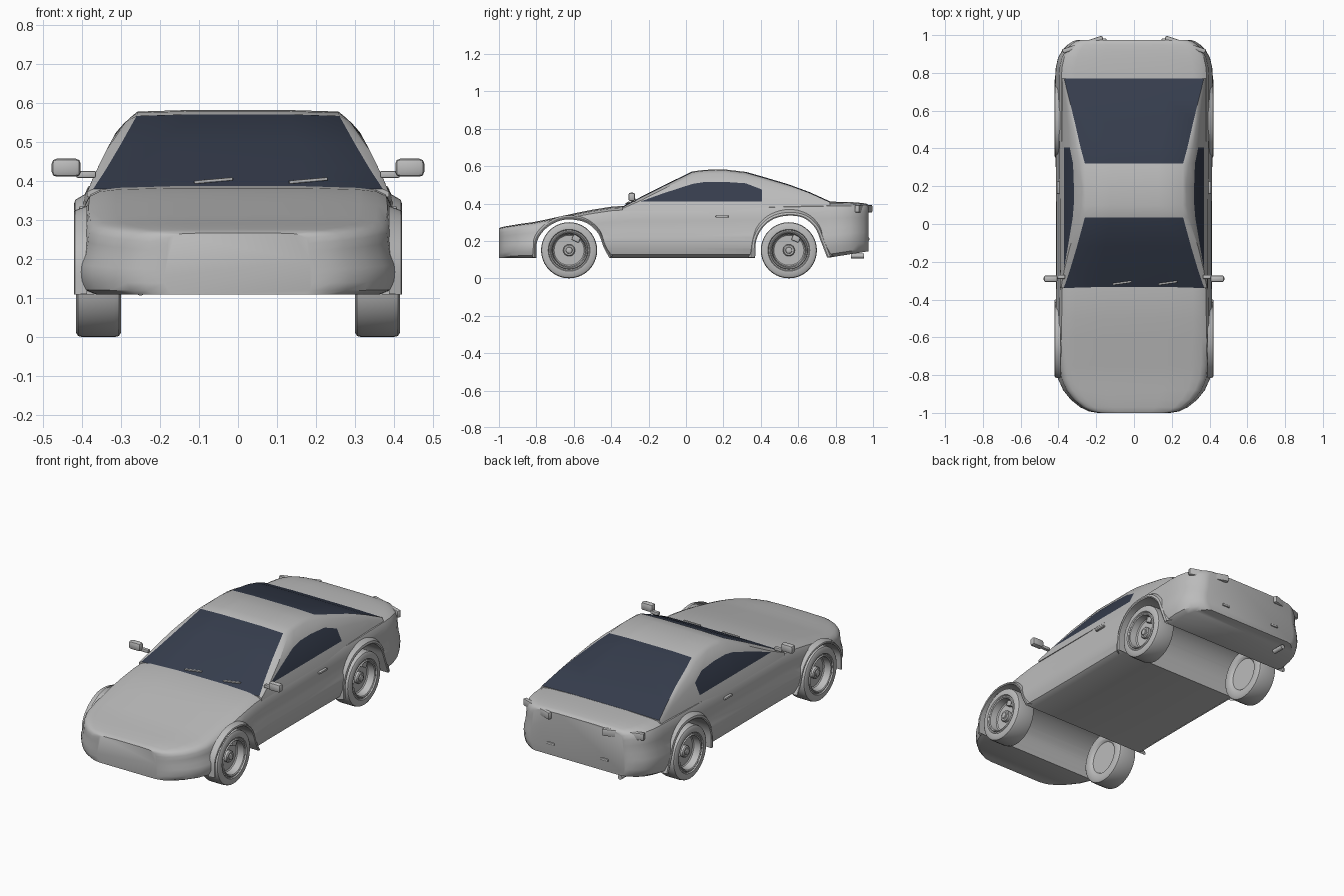
import bpy, bmesh, math
from mathutils import Matrix, Vector

if "Cube" in bpy.data.objects:
    bpy.data.objects.remove(bpy.data.objects["Cube"])


def material(name, rgb):
    m = bpy.data.materials.new(name)
    m.diffuse_color = (*rgb, 1)
    m.use_nodes = True
    m.node_tree.nodes["Principled BSDF"].inputs["Base Color"].default_value = m.diffuse_color
    return m


GREY = material("body_grey", (0.5, 0.5, 0.5))
GLASS = material("dark_glass", (0.036, 0.046, 0.073))


def finish(name, bm, angle=35):
    bmesh.ops.recalc_face_normals(bm, faces=bm.faces[:])
    me = bpy.data.meshes.new(name)
    bm.to_mesh(me)
    bm.free()
    ob = bpy.data.objects.new(name, me)
    bpy.context.collection.objects.link(ob)
    me.materials.append(GREY)
    me.materials.append(GLASS)
    smooth(ob, angle)
    return ob


def smooth(ob, angle):
    bpy.ops.object.select_all(action='DESELECT')
    ob.select_set(True)
    bpy.context.view_layer.objects.active = ob
    bpy.ops.object.shade_smooth_by_angle(angle=math.radians(angle))


def loft(bm, rows, closed=False, caps=False, rule=None):
    """Skin rows of points; rule(i, j) gives the material index."""
    vs = [[bm.verts.new(p) for p in r] for r in rows]
    n = len(rows[0])
    for i in range(len(vs) - 1):
        for j in range(n if closed else n - 1):
            k = (j + 1) % n
            f = bm.faces.new((vs[i][j], vs[i][k], vs[i + 1][k], vs[i + 1][j]))
            if rule:
                f.material_index = rule(i, j)
    if caps:
        bm.faces.new(vs[0])
        bm.faces.new(vs[-1])


def box(name, loc, size, rot=(0, 0, 0), bevel=0.004):
    bm = bmesh.new()
    bmesh.ops.create_cube(bm, size=1)
    bmesh.ops.scale(bm, vec=size, verts=bm.verts[:])
    bmesh.ops.bevel(bm, geom=bm.edges[:], offset=bevel, segments=2,
                    profile=0.5, affect='EDGES')
    ob = finish(name, bm)
    ob.location, ob.rotation_euler = loc, rot
    return ob


def lathe_x(name, profile, loc, side, n=40):
    """Spin (radius, x) points about the x axis."""
    bm = bmesh.new()
    rows = [[(side * x, r * math.cos(a), r * math.sin(a))
             for a in (2 * math.pi * k / n for k in range(n))]
            for r, x in profile]
    loft(bm, rows, closed=True, caps=True)
    ob = finish(name, bm)
    ob.location = loc
    return ob


def curve(pts, steps=4):
    """Catmull-Rom through 2D points."""
    p = [Vector(q) for q in pts]
    p = [2 * p[0] - p[1]] + p + [2 * p[-1] - p[-2]]
    out = []
    for i in range(1, len(p) - 2):
        a, b, c, d = p[i - 1:i + 3]
        for s in range(steps):
            t = s / steps
            out.append(0.5 * (2 * b + (c - a) * t + (2 * a - 5 * b + 4 * c - d) * t * t
                              + (3 * b - a - 3 * c + d) * t ** 3))
    return out + [p[-2]]


def lerp(table, t):
    for (a, va), (b, vb) in zip(table, table[1:]):
        if t <= b:
            return va + (vb - va) * max(0, (t - a) / (b - a))
    return table[-1][1]


# Lower body: rounded sections (y, half width, top height)
STATIONS = [(-1, .19, .268), (-.992, .24, .272), (-.97, .285, .277), (-.93, .335, .284),
            (-.88, .375, .292), (-.82, .402, .300), (-.75, .412, .314), (-.6, .417, .347),
            (-.5, .416, .367), (-.4, .414, .383), (-.3, .412, .39), (0, .412, .393),
            (.4, .415, .402), (.55, .418, .405), (.77, .418, .41), (.83, .414, .409),
            (.88, .402, .408), (.92, .38, .405), (.95, .35, .402), (.967, .325, .398),
            (.975, .30, .392)]
SECTION = [(.90, 0), (.97, .06), (.995, .18), (1, .3), (.995, .4), (.968, .54), (.957, .7),
           (.95, .83), (.92, .92), (.86, .965), (.75, .985), (.4, 1)]
bm = bmesh.new()
rows = []
for y, w, zt in STATIONS:
    zb = .11 + max(0, y - .76) * .16
    half = [(w * fx, y, zb + (zt - zb) * fz) for fx, fz in SECTION]
    rows.append(half + [(-x, yy, z) for x, yy, z in reversed(half)])
loft(bm, rows, closed=True, caps=True)
body = finish("lower_body", bm)

# Wheel arches cut across the body, with raised lips
ARCHES = {
    "front": ([(-.80, .11), (-.795, .2), (-.75, .265), (-.68, .306), (-.61, .314),
               (-.53, .295), (-.47, .24), (-.44, .165), (-.41, .11)], .022, -.625),
    "rear": ([(.37, .11), (.375, .2), (.41, .27), (.47, .318), (.55, .335),
              (.63, .322), (.69, .27), (.72, .2), (.755, .11)], .035, .55)}
for name, (pts, lip, wy) in ARCHES.items():
    path = curve(pts)
    bm = bmesh.new()
    outline = [(path[0].x, 0)] + [tuple(p) for p in path] + [(path[-1].x, 0)]
    loft(bm, [[(x, y, z) for y, z in outline] for x in (-.6, .6)], closed=True, caps=True)
    cutter = finish(name + "_arch_cutter", bm)
    cutter.hide_render = True
    mod = body.modifiers.new("arch", 'BOOLEAN')
    mod.operation, mod.object, mod.solver = 'DIFFERENCE', cutter, 'EXACT'
    bpy.ops.object.select_all(action='DESELECT')
    bpy.context.view_layer.objects.active = body
    body.select_set(True)
    bpy.ops.object.modifier_apply(modifier=mod.name)
    bpy.data.objects.remove(cutter)

    normals = []
    for i in range(len(path)):
        t = (path[min(i + 1, len(path) - 1)] - path[max(i - 1, 0)]).normalized()
        normals.append(Vector((-t.y, t.x)))
    for s, side in ((1, "right"), (-1, "left")):
        bm = bmesh.new()
        rows = []
        for x, off in ((.37, 0), (.418, 0), (.421, .006), (.418, lip * .5), (.388, lip)):
            rows.append([(s * x, (p + n * off).x, max(.11, (p + n * off).y))
                         for p, n in zip(path, normals)])
        loft(bm, rows)
        finish(f"{name}_{side}_arch_lip", bm)

        # Wheel: tyre with dished rim, hub and brake block
        at = (0, wy, .15)
        lathe_x(f"{name}_{side}_wheel",
                [(.09, .312), (.098, .303), (.108, .30), (.138, .30), (.147, .306), (.15, .318),
                 (.15, .398), (.147, .41), (.138, .416), (.112, .416), (.108, .41), (.102, .41),
                 (.098, .416), (.092, .412), (.086, .375), (.08, .37)], at, s)
        lathe_x(f"{name}_{side}_hub", [(.032, .36), (.032, .386), (.027, .391),
                                       (.018, .391), (.016, .396), (.012, .398)], at, s, 24)
        box(f"{name}_{side}_brake_block", (s * .375, wy + .038, .213),
            (.03, .042, .032), (math.radians(-25), 0, 0))
smooth(body, 35)

# Cabin: (y, roof height, glass half width, side window top)
CABIN = [(-.34, .385, .372, .4), (-.24, .437, .338, .41), (-.12, .498, .302, .455),
         (.035, .573, .26, .505), (.1, .581, .258, .515), (.2, .584, .258, .516),
         (.32, .57, .26, .508), (.405, .546, .283, .475), (.55, .503, .316, .45),
         (.66, .462, .343, .43), (.77, .412, .37, .41)]
TUMBLE = [(.37, .388), (.41, .372), (.43, .362), (.48, .338), (.535, .308), (.575, .264)]
bm = bmesh.new()
rows = []
for y, zt, g, zw in CABIN:
    ze = max(zt - .02, .373)
    low = min(.412, ze)
    top = min(max(zw, low), ze)
    half = [(lerp(TUMBLE, z), y, z) for z in (.36, low, top, ze)]
    half += [(g, y, zt - .005), (g * .5, y, zt - .001)]
    rows.append(half + [(-x, yy, z) for x, yy, z in reversed(half)])


def cabin_colour(i, j):
    y = (CABIN[i][0] + CABIN[i + 1][0]) / 2
    if j in (4, 5, 6):
        return int(y < .035 or y > .32)
    return int(j in (1, 9) and -.24 < y < .405)


loft(bm, rows, closed=True, caps=True, rule=cabin_colour)
bmesh.ops.remove_doubles(bm, verts=bm.verts[:], dist=.0003)
finish("cabin", bm)

# Paired details
for s, side in ((1, "right"), (-1, "left")):
    box(f"{side}_mirror", (s * .441, -.29, .435), (.074, .036, .046), bevel=.012)
    box(f"{side}_mirror_arm", (s * .39, -.28, .418), (.05, .02, .018))
    box(f"{side}_door_handle", (s * .397, .193, .33), (.022, .068, .012))
    box(f"{side}_tail_light", (s * .272, .95, .372), (.225, .024, .04),
        (0, 0, -s * math.radians(19)), .006)
    box(f"{side}_rear_marker", (s * .17, .975, .21), (.048, .014, .014))

# Wipers
for k, x in enumerate((-.063, .18)):
    box(f"wiper_{k + 1}", (x, -.312, .402), (.1, .01, .008),
        (0, -math.radians(5), math.radians(8)), .002)

# Exhaust pipe
bm = bmesh.new()
bmesh.ops.create_cone(bm, cap_ends=True, segments=20, radius1=.013, radius2=.013, depth=.07,
                      matrix=Matrix.Rotation(math.pi / 2, 4, 'X'))
pipe = finish("exhaust_pipe", bm)
pipe.location = (-.25, .918, .12)
